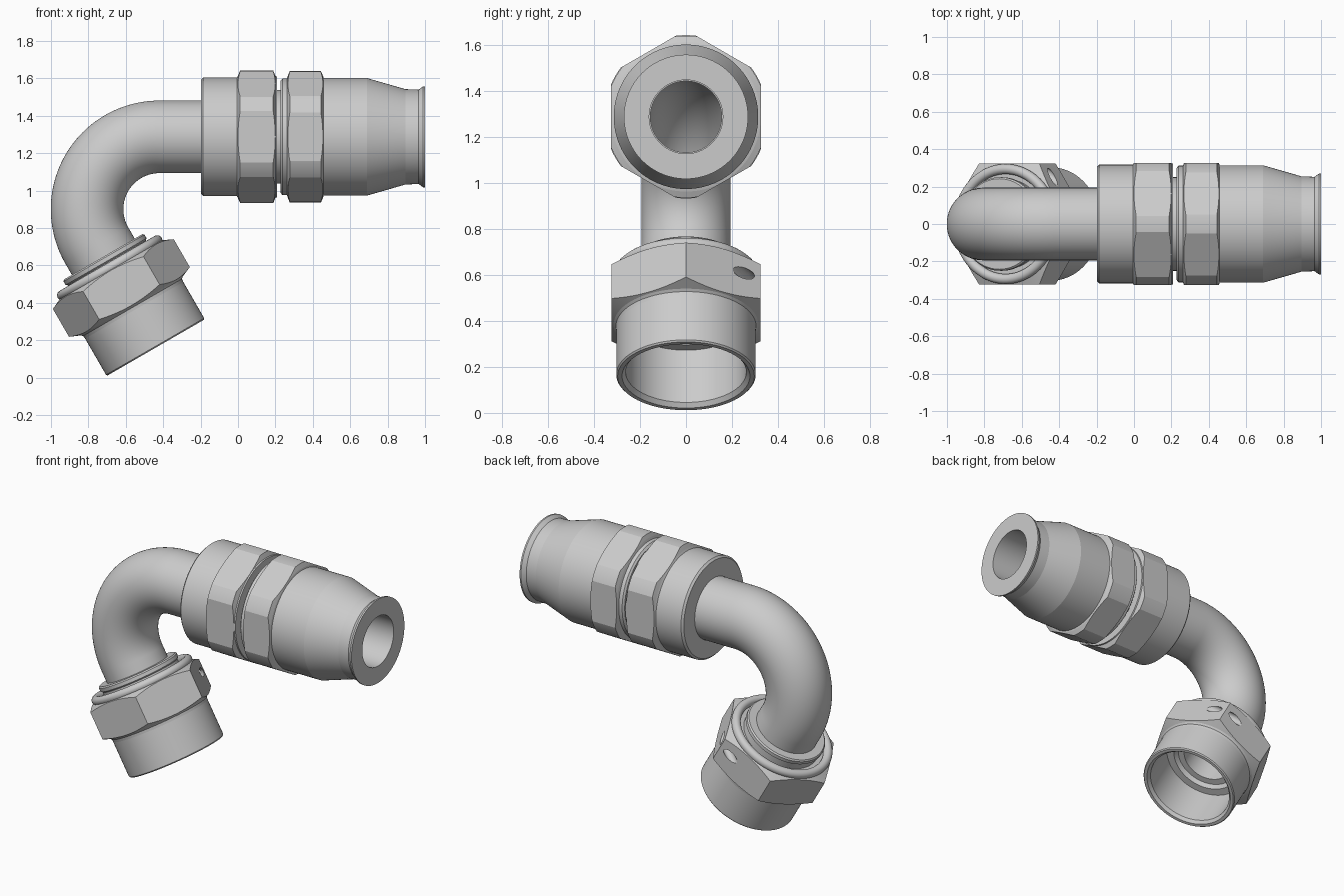
import bpy, bmesh
from math import sin, cos, pi, radians
from mathutils import Vector

if "Cube" in bpy.data.objects:
    bpy.data.objects.remove(bpy.data.objects["Cube"])

SEG = 96
Y = Vector((0, 1, 0))


def normal_of(d):
    return Vector((-d.z, 0, d.x))


def make(name, bm, smooth):
    bmesh.ops.recalc_face_normals(bm, faces=bm.faces)
    me = bpy.data.meshes.new(name)
    bm.to_mesh(me)
    bm.free()
    ob = bpy.data.objects.new(name, me)
    bpy.context.collection.objects.link(ob)
    shade(ob, smooth)
    return ob


def shade(ob, angle):
    bpy.ops.object.select_all(action='DESELECT')
    ob.select_set(True)
    bpy.context.view_layer.objects.active = ob
    if angle:
        bpy.ops.object.shade_smooth_by_angle(angle=radians(angle))


def loft(name, rings, smooth=20, closed=True, seg=SEG):
    """rings: (centre, direction, radius); closed joins last ring to first."""
    bm = bmesh.new()
    loops = []
    for c, d, r in rings:
        n = normal_of(d)
        loops.append([bm.verts.new(c + r * (cos(2 * pi * k / seg) * n + sin(2 * pi * k / seg) * Y))
                      for k in range(seg)])
    for i in range(len(loops) if closed else len(loops) - 1):
        a, b = loops[i], loops[(i + 1) % len(loops)]
        for k in range(seg):
            j = (k + 1) % seg
            bm.faces.new((a[k], a[j], b[j], b[k]))
    if not closed:
        bm.faces.new(loops[0])
        bm.faces.new(loops[-1])
    return make(name, bm, smooth)


def turned(name, o, d, profile, smooth=20):
    return loft(name, [(o + d * t, d, r) for t, r in profile], smooth)


def rod(o, d, t0, t1, r, seg):
    return loft("cutter", [(o + d * t0, d, r), (o + d * t1, d, r)], 0, False, seg)


def boolean(ob, cutter, op):
    cutter.hide_render = True
    m = ob.modifiers.new("cut", 'BOOLEAN')
    m.operation, m.solver, m.object = op, 'EXACT', cutter
    bpy.ops.object.select_all(action='DESELECT')
    ob.select_set(True)
    bpy.context.view_layer.objects.active = ob
    bpy.ops.object.modifier_apply(modifier=m.name)
    bpy.data.objects.remove(cutter)


def hexed(ob, o, d, t0, t1, apothem):
    boolean(ob, rod(o, d, t0, t1, apothem / cos(pi / 6), 6), 'INTERSECT')
    shade(ob, 4.5)


# Main axis, bend centre and lower (swivel) axis
ZC, BEND = 1.287, 0.387
O1, D1 = Vector((0, 0, ZC)), Vector((1, 0, 0))
C = Vector((-0.42, 0, ZC - BEND))
D2 = Vector((0.5, 0, -cos(pi / 6)))
O2 = C - BEND * normal_of(D2)

# Hollow bent tube
path = [(Vector((-0.1, 0, ZC)), Vector((-1, 0, 0)))]
for i in range(49):
    a = radians(90 + 120 * i / 48)
    path.append((C + BEND * Vector((cos(a), 0, sin(a))), Vector((-sin(a), 0, cos(a)))))
path.append((O2 + D2 * 0.33, D2))
loft("bent_tube", [(c, d, 0.194) for c, d in path] + [(c, d, 0.155) for c, d in reversed(path)])

# Collar and retaining ring on the tube above the swivel nut
turned("tube_collar", O2, D2, [(0.07, 0.18), (0.07, 0.242), (0.078, 0.25), (0.1, 0.25),
                               (0.108, 0.24), (0.2, 0.24), (0.2, 0.18)])
turned("retaining_ring", O2, D2, [(0.138 + 0.027 * sin(2 * pi * k / 20), 0.294 + 0.027 * cos(2 * pi * k / 20))
                                  for k in range(20)], 40)

# Swivel nut: turned body trimmed to a hexagon, with a lock-wire hole through one corner
nut = turned("swivel_nut", O2, D2, [
    (0.15, 0.19), (0.15, 0.315), (0.18, 0.38), (0.346, 0.38), (0.374, 0.315), (0.383, 0.305),
    (0.4, 0.303), (0.624, 0.303), (0.631, 0.297), (0.631, 0.278), (0.612, 0.262),
    (0.35, 0.262), (0.35, 0.215), (0.32, 0.19)], 0)
hexed(nut, O2, D2, 0, 0.8, 0.323)
N2 = normal_of(D2)
bm = bmesh.new()
bmesh.ops.create_cone(bm, cap_ends=True, segments=32, radius1=0.027, radius2=0.027, depth=0.5)
hole_dir = -cos(pi / 6) * N2 + 0.5 * Y
hole_pos = O2 + D2 * 0.245 + N2 * 0.1655 + Y * 0.287
bmesh.ops.rotate(bm, verts=bm.verts, matrix=Vector((0, 0, 1)).rotation_difference(hole_dir).to_matrix())
bmesh.ops.translate(bm, verts=bm.verts, vec=hole_pos)
boolean(nut, make("hole_cutter", bm, 0), 'DIFFERENCE')
shade(nut, 4.5)

# Tube-side body with its hexagon
body = turned("coupling_body", O1, D1, [
    (-0.198, 0.16), (-0.198, 0.305), (-0.186, 0.317), (-0.006, 0.317), (0.0, 0.328), (0.012, 0.355),
    (0.188, 0.355), (0.2, 0.325), (0.208, 0.323), (0.208, 0.25), (0.24, 0.25), (0.24, 0.16)], 0)
hexed(body, O1, D1, -0.5, 0.5, 0.327)

# Hose socket with its hexagon, taper and flared mouth
socket = turned("hose_socket", O1, D1, [
    (0.228, 0.16), (0.228, 0.3), (0.238, 0.312), (0.262, 0.312), (0.267, 0.328), (0.277, 0.352),
    (0.443, 0.352), (0.455, 0.325), (0.458, 0.314), (0.69, 0.314), (0.895, 0.255), (0.965, 0.252),
    (0.99, 0.27), (1.0, 0.27), (1.0, 0.16)], 0)
hexed(socket, O1, D1, 0.0, 1.5, 0.327)
